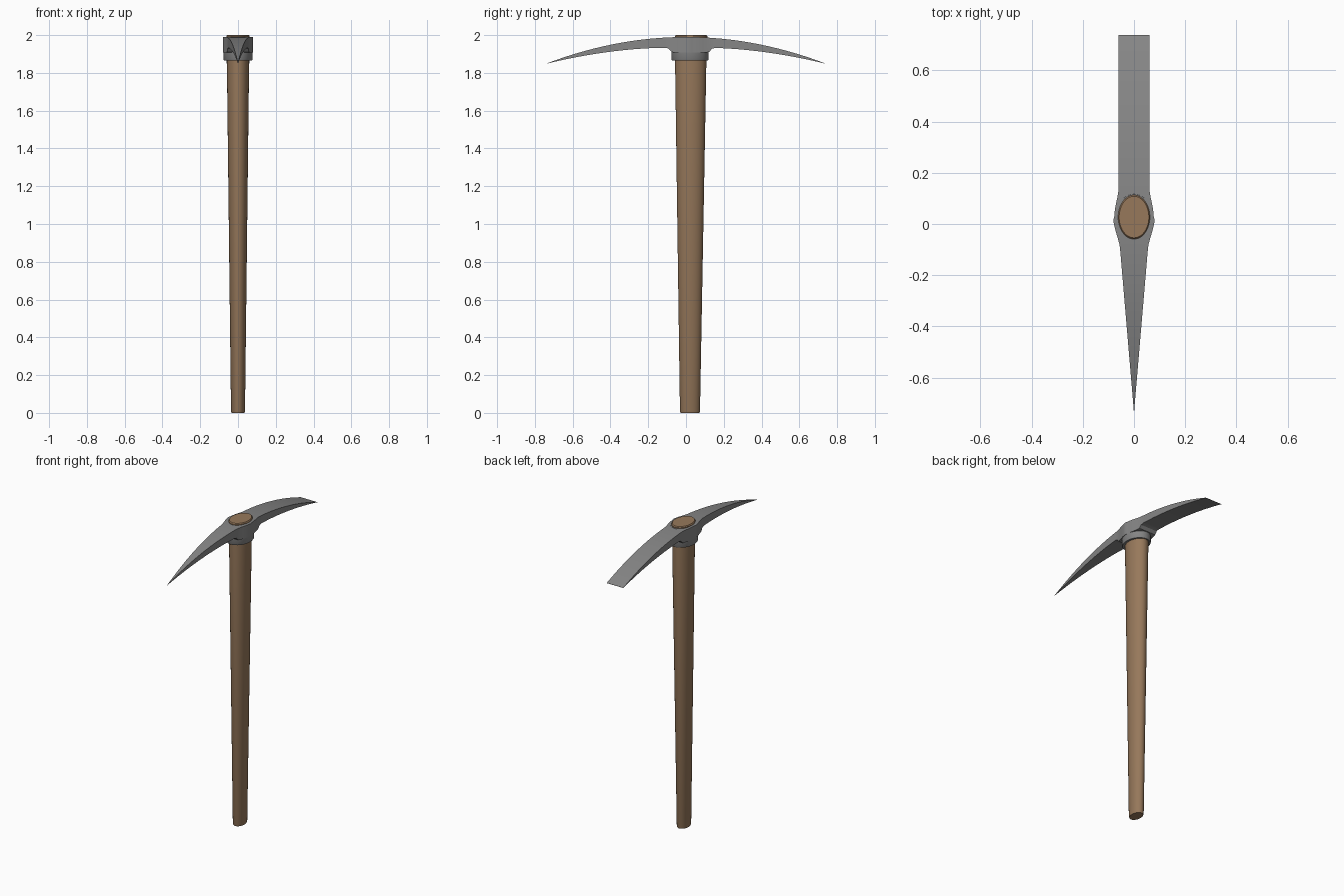
import bpy, math

cube = bpy.data.objects.get("Cube")
if cube:
    bpy.data.objects.remove(cube, do_unlink=True)


def material(name, rgb):
    m = bpy.data.materials.new(name)
    m.use_nodes = True
    m.diffuse_color = (*rgb, 1)
    m.node_tree.nodes["Principled BSDF"].inputs["Base Color"].default_value = (*rgb, 1)
    return m


wood = material("wood brown", (0.31, 0.19, 0.105))
steel = material("steel grey", (0.24, 0.24, 0.24))


def loft(name, rings, mat, angle=35):
    """Skin a closed solid through rings with equal point counts."""
    n = len(rings[0])
    verts = [p for ring in rings for p in ring]
    faces = [(r * n + i, r * n + (i + 1) % n, (r + 1) * n + (i + 1) % n, (r + 1) * n + i)
             for r in range(len(rings) - 1) for i in range(n)]
    faces += [tuple(reversed(range(n))), tuple(range(len(verts) - n, len(verts)))]
    mesh = bpy.data.meshes.new(name)
    mesh.from_pydata(verts, [], faces)
    mesh.materials.append(mat)
    obj = bpy.data.objects.new(name, mesh)
    bpy.context.collection.objects.link(obj)
    bpy.ops.object.select_all(action='DESELECT')
    obj.select_set(True)
    bpy.context.view_layer.objects.active = obj
    bpy.ops.object.mode_set(mode='EDIT')
    bpy.ops.mesh.select_all(action='SELECT')
    bpy.ops.mesh.normals_make_consistent(inside=False)
    bpy.ops.object.mode_set(mode='OBJECT')
    bpy.ops.object.shade_smooth_by_angle(angle=math.radians(angle))
    return obj


def oval(rx, ry, cy, z, n=48):
    return [(rx * math.cos(a), cy + ry * math.sin(a), z)
            for a in (2 * math.pi * i / n for i in range(n))]


# Tapered oval handle, with a softened bottom edge and top end showing through the eye
loft("handle", [oval(0.034, 0.050, 0.021, 0), oval(0.037, 0.053, 0.021, 0.008),
                oval(0.059, 0.083, 0.025, 1.87), oval(0.062, 0.086, 0.027, 1.994),
                oval(0.058, 0.081, 0.027, 2.0)], wood)

# Oval collar around the eye
loft("collar", [oval(0.073, 0.094, 0.021, 1.865), oval(0.077, 0.098, 0.021, 1.871),
                oval(0.077, 0.098, 0.021, 1.98), oval(0.074, 0.095, 0.021, 1.988)], steel)

# Head: pointed pick at the front, flat blade at the back
TIP, EYE = 0.737, 0.023


def half_width(y):
    base = 0.06 if y > EYE else 0.06 * (TIP + y) / (TIP - 0.03)
    swell = max(0, 1 - ((y - EYE) / 0.12) ** 2) ** 2
    return max(base, 0.0005) + (0.077 - 0.06) * swell


def section(y):
    w, t = half_width(y), abs(y) / TIP
    top = 1.99 - 0.14 * t ** 2
    s = max(0, (abs(y) - 0.1) / (TIP - 0.1))
    bottom = 1.933 - 0.084 * s ** 1.85
    # fillet where the underside meets the collar
    d = abs(y - EYE) - 0.098
    bottom -= 0.025 * max(0, 1 - max(d, 0) / 0.03) ** 2
    return [(-w, y, bottom), (w, y, bottom), (w, y, top), (-w, y, top)]


steps = 96
loft("head", [section(-TIP + 2 * TIP * i / steps) for i in range(steps + 1)], steel, 30)
